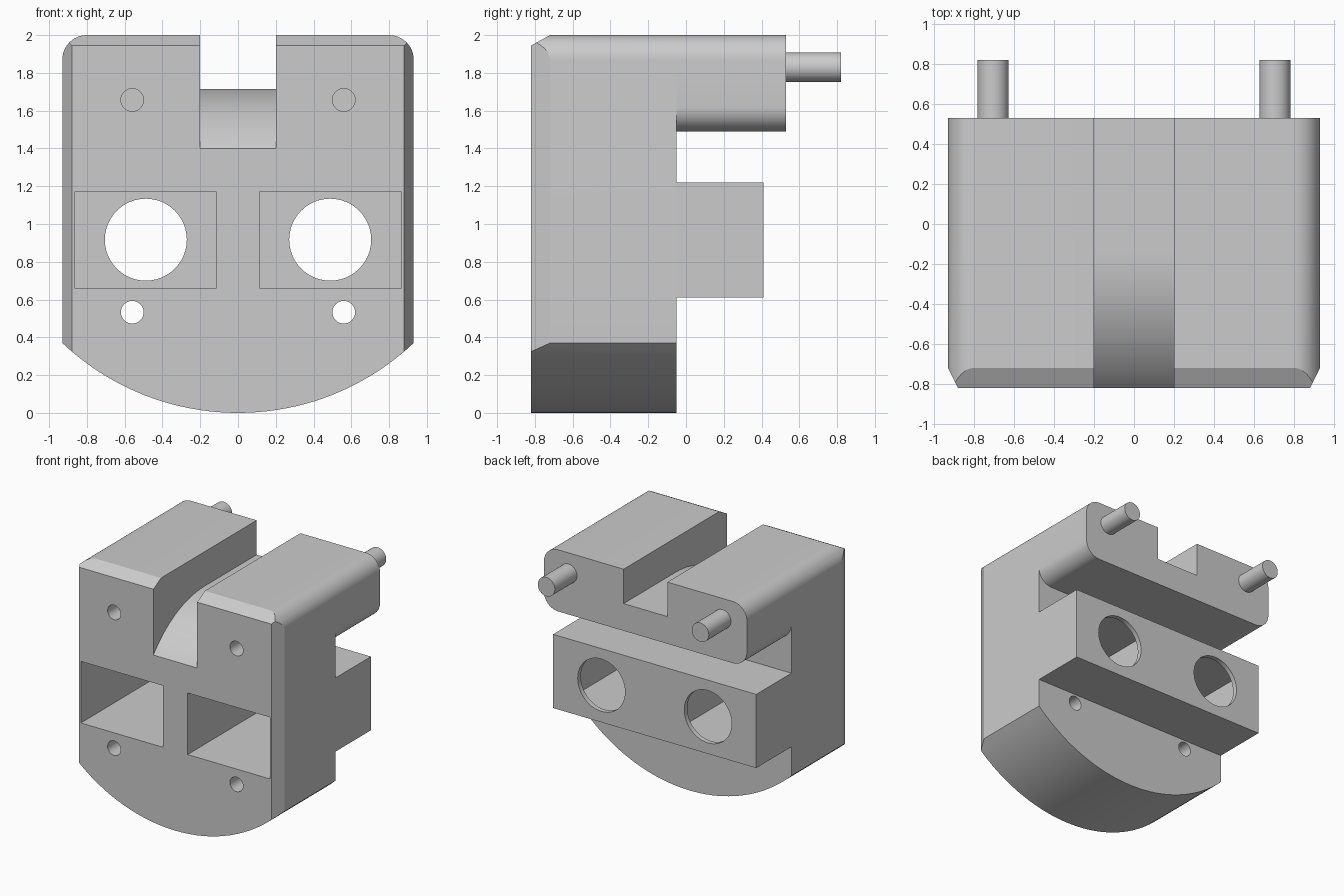
import bpy, bmesh
from math import radians, sin, cos, pi, asin
from mathutils import Vector

cube = bpy.data.objects.get("Cube")
if cube:
    bpy.data.objects.remove(cube, do_unlink=True)

grey = bpy.data.materials.new("plain grey")
grey.use_nodes = True
COLOUR = (0.6, 0.6, 0.6, 1)
grey.diffuse_color = COLOUR
grey.node_tree.nodes["Principled BSDF"].inputs["Base Color"].default_value = COLOUR

FRONT, PLATE_BACK, HEAD_BACK, BLOCK_BACK = -0.82, -0.05, 0.53, 0.41
W, TOP, R = 0.93, 2.0, 0.13


def arc(cx, cz, r, a0, a1, n):
    """Points on a circular arc, angles in degrees."""
    angles = [radians(a0 + (a1 - a0) * i / n) for i in range(n + 1)]
    return [(cx + r * cos(a), cz + r * sin(a)) for a in angles]


def prism(name, profile, lo, hi, axis="y", chamfers=()):
    """Extrude a closed profile along x or y, then slice off chamfers."""
    def place(p, t):
        return (p[0], t, p[1]) if axis == "y" else (t, p[0], p[1])
    bm = bmesh.new()
    base = bm.faces.new([bm.verts.new(place(p, lo)) for p in profile])
    new = bmesh.ops.extrude_face_region(bm, geom=[base])["geom"]
    shift = Vector(place((0, 0), hi - lo))
    bmesh.ops.translate(bm, vec=shift, verts=[g for g in new if isinstance(g, bmesh.types.BMVert)])
    for point, normal in chamfers:
        geom = bm.verts[:] + bm.edges[:] + bm.faces[:]
        bmesh.ops.bisect_plane(bm, geom=geom, dist=1e-5, plane_co=point,
                               plane_no=Vector(normal).normalized(), clear_outer=True)
        bmesh.ops.holes_fill(bm, edges=[e for e in bm.edges if e.is_boundary], sides=0)
    bmesh.ops.recalc_face_normals(bm, faces=bm.faces[:])
    mesh = bpy.data.meshes.new(name)
    bm.to_mesh(mesh)
    bm.free()
    mesh.materials.append(grey)
    obj = bpy.data.objects.new(name, mesh)
    bpy.context.collection.objects.link(obj)
    return obj


def box(name, x0, x1, z0, z1, y0, y1):
    return prism(name, [(x0, z0), (x1, z0), (x1, z1), (x0, z1)], y0, y1)


def rod(name, x, z, r, y0, y1):
    return prism(name, arc(x, z, r, 0, 360, 48)[:-1], y0, y1)


def combine(target, tool, operation):
    """Apply a boolean and discard the tool object."""
    tool.hide_render = True
    mod = target.modifiers.new("boolean", "BOOLEAN")
    mod.operation, mod.solver, mod.object = operation, "EXACT", tool
    bpy.context.view_layer.objects.active = target
    bpy.ops.object.modifier_apply(modifier=mod.name)
    bpy.data.objects.remove(tool, do_unlink=True)


# Front plate: rounded top corners, curved bottom, chamfered front edges
SIDE_Z = 0.37
big = (W * W + SIDE_Z * SIDE_Z) / (2 * SIDE_Z)
half = asin(W / big) * 180 / pi
top_corners = arc(W - R, TOP - R, R, 0, 90, 12) + arc(R - W, TOP - R, R, 90, 180, 12)
plate_profile = top_corners + arc(0, big, big, 270 - half, 270 + half, 40)
cuts = [((0, FRONT, 1.945), (0, -0.055, 0.1))]
cuts += [((s * 0.88, FRONT, 1), (s * 0.1, -0.05, 0)) for s in (-1, 1)]
body = prism("body", plate_profile, FRONT, PLATE_BACK, chamfers=cuts)

# Overhanging head and middle block behind the plate
HEAD_Z = 1.49
head_profile = (top_corners + arc(R - W, HEAD_Z + R, R, 180, 270, 12)
                + arc(W - R, HEAD_Z + R, R, 270, 360, 12))
combine(body, prism("head", head_profile, PLATE_BACK, HEAD_BACK), "UNION")
combine(body, box("middle_block", -W, W, 0.61, 1.22, PLATE_BACK, BLOCK_BACK), "UNION")

# Top slot whose floor curves down towards the front
FLOOR, LIP, FLAT_Y = 1.715, 1.4, -0.15
run, drop = FLAT_Y - FRONT, FLOOR - LIP
rad = (run * run + drop * drop) / (2 * drop)
sweep = asin(run / rad) * 180 / pi
slot_profile = arc(FLAT_Y, FLOOR - rad, rad, 90, 90 + sweep, 16)
slot_profile += [(-1, LIP), (-1, 2.2), (0.7, 2.2), (0.7, FLOOR)]
combine(body, prism("slot_cutter", slot_profile, -0.2, 0.2, axis="x"), "DIFFERENCE")

# Pockets, round windows and screw holes on both sides
for s in (-1, 1):
    xs = sorted((s * 0.113, s * 0.865))
    cutters = [
        box("pocket_cutter", xs[0], xs[1], 0.66, 1.17, -1, BLOCK_BACK - 0.04),
        rod("window_cutter", s * 0.488, 0.917, 0.217, 0.2, 0.6),
        rod("lower_hole_cutter", s * 0.56, 0.533, 0.06, -1, 0.2),
        rod("upper_hole_cutter", s * 0.56, 1.657, 0.06, -1, PLATE_BACK),
    ]
    for cutter in cutters:
        combine(body, cutter, "DIFFERENCE")

# Rear pegs
pegs = [rod(n + "_peg", s * 0.705, 1.83, 0.078, HEAD_BACK - 0.05, 0.82)
        for n, s in (("left", 1), ("right", -1))]

# Smooth the rounds and keep the hard edges
bpy.ops.object.select_all(action="DESELECT")
for obj in [body] + pegs:
    obj.select_set(True)
bpy.context.view_layer.objects.active = body
bpy.ops.object.shade_smooth_by_angle(angle=radians(20))
